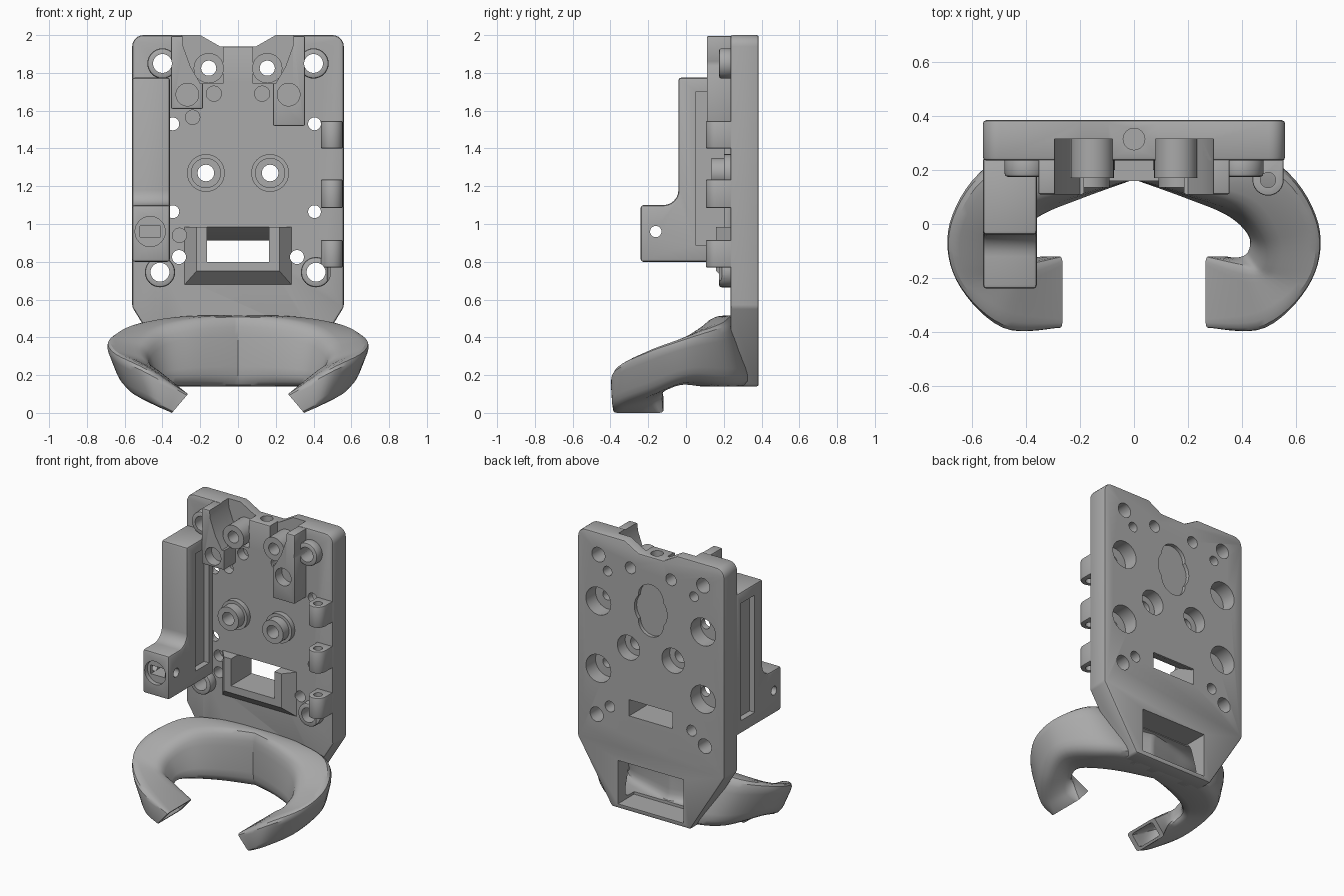
import bpy, bmesh, math
from mathutils import Vector

if "Cube" in bpy.data.objects:
    bpy.data.objects.remove(bpy.data.objects["Cube"], do_unlink=True)

scene = bpy.context.scene
grey = bpy.data.materials.new("plain grey")
grey.use_nodes = True
COLOUR = (0.40, 0.40, 0.40, 1)
grey.diffuse_color = COLOUR
grey.node_tree.nodes["Principled BSDF"].inputs["Base Color"].default_value = COLOUR

body_cuts = bpy.data.collections.new("body_cutters")
arm_cuts = bpy.data.collections.new("arm_cutters")
for c in (body_cuts, arm_cuts):
    scene.collection.children.link(c)
parts = []


def skin(name, rings, cutter=None, bevel=0, cuts=body_cuts):
    """Skin a list of equal point rings and cap both ends."""
    bm = bmesh.new()
    loops = [[bm.verts.new(p) for p in ring] for ring in rings]
    n = len(loops[0])
    for a, b in zip(loops, loops[1:]):
        for i in range(n):
            bm.faces.new((a[i], a[(i + 1) % n], b[(i + 1) % n], b[i]))
    bm.faces.new(loops[0][::-1])
    bm.faces.new(loops[-1])
    bmesh.ops.recalc_face_normals(bm, faces=bm.faces)
    mesh = bpy.data.meshes.new(name)
    bm.to_mesh(mesh)
    bm.free()
    ob = bpy.data.objects.new(name, mesh)
    if cutter:
        ob.hide_render = True
        cutter.objects.link(ob)
        return ob
    scene.collection.objects.link(ob)
    mesh.materials.append(grey)
    if bevel:
        m = ob.modifiers.new("edges", "BEVEL")
        m.width, m.segments, m.limit_method = bevel, 2, "ANGLE"
    m = ob.modifiers.new("cuts", "BOOLEAN")
    m.operand_type, m.solver, m.operation = "COLLECTION", "EXACT", "DIFFERENCE"
    m.collection = cuts
    parts.append(ob)
    return ob


def prism(name, pts, axis, a, b, **kw):
    """Extrude a 2D outline along an axis from a to b."""
    place = {"x": lambda p, t: (t, p[0], p[1]),
             "y": lambda p, t: (p[0], t, p[1]),
             "z": lambda p, t: (p[0], p[1], t)}[axis]
    return skin(name, [[place(p, t) for p in pts] for t in (a, b)], **kw)


def arc(u, v, r, start, end, n):
    return [(u + r * math.cos(math.radians(start + (end - start) * i / n)),
             v + r * math.sin(math.radians(start + (end - start) * i / n))) for i in range(n + 1)]


def disc(u, v, r):
    return arc(u, v, r, 0, 360, 32)[:-1]


def rect(u0, u1, v0, v1):
    return [(u0, v0), (u1, v0), (u1, v1), (u0, v1)]


# Back plate with notched top and tapered foot
half = [(0.30, 0.14), (0.56, 0.56)] + arc(0.50, 1.94, 0.06, 0, 90, 6) + [(0.20, 2.0), (0.095, 1.94)]
prism("back_plate", half + [(-x, z) for x, z in reversed(half)], "y", 0.235, 0.385, bevel=0.012)

# Curved duct horns: corner points of sections from the middle to the tip
SECTIONS = [
    [(0, .165, .515), (0, .28, .515), (0, .34, .14), (0, .165, .14)],
    [(.20, .11, .50), (.32, .25, .515), (.28, .36, .14), (.19, .09, .14)],
    [(.39, .05, .45), (.57, .20, .48), (.47, .26, .14), (.34, .02, .14)],
    [(.48, -.07, .36), (.70, .00, .41), (.62, .02, .17), (.41, -.04, .14)],
    [(.47, -.17, .28), (.68, -.21, .34), (.57, -.20, .09), (.41, -.09, .12)],
    [(.39, -.15, .21), (.50, -.39, .25), (.45, -.37, .03), (.38, -.115, .07)],
    [(.265, -.12, .10), (.265, -.385, .10), (.35, -.385, .0), (.35, -.12, .0)]]


def rounded(corners, scale, fillet=0.28):
    pts = [Vector(c) for c in corners]
    mid = sum(pts, Vector()) / 4
    pts = [mid + (p - mid) * scale for p in pts]
    ring = []
    for k, p in enumerate(pts):
        a, b = p.lerp(pts[k - 1], fillet), p.lerp(pts[(k + 1) % 4], fillet)
        ring += [a.lerp(p, t).lerp(p.lerp(b, t), t) for t in (0, .25, .5, .75, 1)]
    return ring


def horn_rings(scale, tip_push=0, steps=7):
    rings = [rounded(s, scale, 0.28 if i < 6 else 0.12) for i, s in enumerate(SECTIONS)]
    out = []
    for i in range(len(rings) - 1):
        quad = [rings[max(i - 1, 0)], rings[i], rings[i + 1], rings[min(i + 2, len(rings) - 1)]]
        for s in range(steps):
            t = s / steps
            out.append([b + t * .5 * ((c - a) + t * ((2 * a - 5 * b + 4 * c - d) + t * (3 * b - a - 3 * c + d)))
                        for a, b, c, d in zip(*quad)])
    out.append(rings[-1])
    if tip_push:
        out.append([p + Vector((-tip_push, 0, -tip_push)) for p in rings[-1]])
    flip = [[Vector((-p.x, p.y, p.z)) for p in ring] for ring in out[:0:-1]]
    return flip + out


skin("duct_horns", horn_rings(1))
skin("duct_hollow", horn_rings(0.74, 0.03), cutter=body_cuts)
prism("duct_inlet", rect(-.25, .25, .17, .47), "y", .21, .5, cutter=body_cuts)

# Side arm with stepped foot
prism("side_arm", [(.25, .80), (-.24, .80), (-.24, 1.10)] + arc(-.12, 1.18, .08, -90, 0, 6)
      + [(-.04, 1.775), (.25, 1.775)], "x", -.56, -.36, bevel=0.014, cuts=arm_cuts)
for name, a, b in (("outer", -.6, -.52), ("inner", -.40, -.3)):
    prism(name + "_arm_recess", rect(.05, .20, .89, 1.70), "x", a, b, cutter=arm_cuts)
prism("arm_foot_bore", disc(-.465, .96, .08), "y", -.3, -.21, cutter=arm_cuts)
prism("arm_foot_slot", rect(-.52, -.41, .93, .99), "y", -.22, -.1, cutter=arm_cuts)
prism("arm_foot_side_hole", disc(-.16, .96, .03), "x", -.7, -.3, cutter=arm_cuts)

# Hinge knuckles along one edge
for i, (a, b) in enumerate(((.77, .915), (1.085, 1.235), (1.40, 1.545))):
    prism(f"hinge_knuckle_{i + 1}", [(.555, .25)] + arc(.497, .163, .058, 0, -180, 12) + [(.439, .25)],
          "z", a, b, bevel=0.006)
prism("hinge_pin_hole", disc(.497, .163, .028), "z", .7, 1.6, cutter=body_cuts)

# Top brackets, bosses, and the pockets around them
for side, s, low in (("right", -1, 1.61), ("left", 1, 1.52)):
    prism(side + "_top_bracket", rect(s * .185, s * .355, low, 1.995), "y", .11, .25, bevel=0.008)
    prism(side + "_bracket_bore", disc(s * .268, 1.685, .06), "y", .05, .18, cutter=body_cuts)
    pocket = [(s * .08, 2.05), (s * .30, 2.05), (s * .29, 1.94), (s * .25, 1.83), (s * .20, 1.745), (s * .08, 1.745)]
    prism(side + "_top_pocket", pocket, "y", .05, .315, cutter=body_cuts)
    top = prism(side + "_top_boss", disc(s * .155, 1.825, .08), "y", .17, .33)
    top.modifiers.remove(top.modifiers["cuts"])
    ring = prism(side + "_boss_bore", disc(s * .155, 1.825, .04), "y", .0, .5, cutter=body_cuts)
    m = top.modifiers.new("bore", "BOOLEAN")
    m.object, m.solver = ring, "EXACT"

    # Round bosses with through holes and rear counterbores
    for label, z, x in (("upper", 1.85, .40), ("lower", .745, .413)):
        prism(f"{side}_{label}_boss", disc(s * x, z, .08), "y", .175, .25, bevel=0.012)
        prism(f"{side}_{label}_hole", disc(s * x, z, .05), "y", .1, .5, cutter=body_cuts)
    prism(side + "_centre_boss", disc(s * .17, 1.27, .10), "y", .20, .25)
    prism(side + "_centre_collar", disc(s * .17, 1.27, .08), "y", .135, .25)
    prism(side + "_centre_hole", disc(s * .17, 1.27, .044), "y", .1, .5, cutter=body_cuts)
    prism(side + "_centre_counterbore", disc(s * .17, 1.27, .085), "y", .30, .5, cutter=body_cuts)
    for i, z in enumerate((1.53, 1.065)):
        prism(f"{side}_edge_hole_{i}", disc(-.345 if s < 0 else .405, z, .034), "y", .1, .5, cutter=body_cuts)
        prism(f"{side}_edge_counterbore_{i}", disc(s * .40, z, .095), "y", .28, .5, cutter=body_cuts)
    prism(side + "_low_hole", disc(s * .312, .825, .037), "y", .1, .5, cutter=body_cuts)
    prism(side + "_blind_hole", disc(s * .128, 1.69, .04), "y", .1, .30, cutter=body_cuts)
    prism(side + "_rear_hole", disc(s * .33, 1.755, .033), "y", .30, .5, cutter=body_cuts)
for i, (x, z) in enumerate(((-.24, 1.565), (-.31, .94))):
    prism(f"small_blind_hole_{i}", disc(x, z, .038), "y", .1, .30, cutter=body_cuts)
prism("top_hole", disc(0, .315, .04), "z", 1.8, 2.1, cutter=body_cuts)

# Shallow keyed recess on the rear
for i, (z, r) in enumerate(((1.57, .125), (1.655, .095), (1.485, .095))):
    prism(f"rear_recess_{i}", disc(0, z, r), "y", .36, .5, cutter=body_cuts)

# Chamfered window frame and its sloped opening
skin("window_frame", [[(x, y, z) for x, z in rect(-w, w, low, .985)]
                      for y, w, low in ((.25, .295, .665), (.16, .22, .75))])
prism("window_opening", [(.1, .80), (.5, .80), (.5, .912), (.37, .912), (.235, .985), (.1, .99)],
      "x", -.165, .165, cutter=body_cuts)

# Bake the cuts, drop the cutters and shade
bpy.context.view_layer.update()
graph = bpy.context.evaluated_depsgraph_get()
baked = [bpy.data.meshes.new_from_object(ob.evaluated_get(graph)) for ob in parts]
for ob, mesh in zip(parts, baked):
    ob.modifiers.clear()
    ob.data = mesh
    mesh.materials.clear()
    mesh.materials.append(grey)
for c in (body_cuts, arm_cuts):
    for ob in list(c.objects):
        bpy.data.objects.remove(ob, do_unlink=True)
    bpy.data.collections.remove(c)
bpy.ops.object.select_all(action="DESELECT")
for ob in parts:
    ob.select_set(True)
bpy.context.view_layer.objects.active = parts[0]
bpy.ops.object.shade_smooth_by_angle(angle=math.radians(32))
